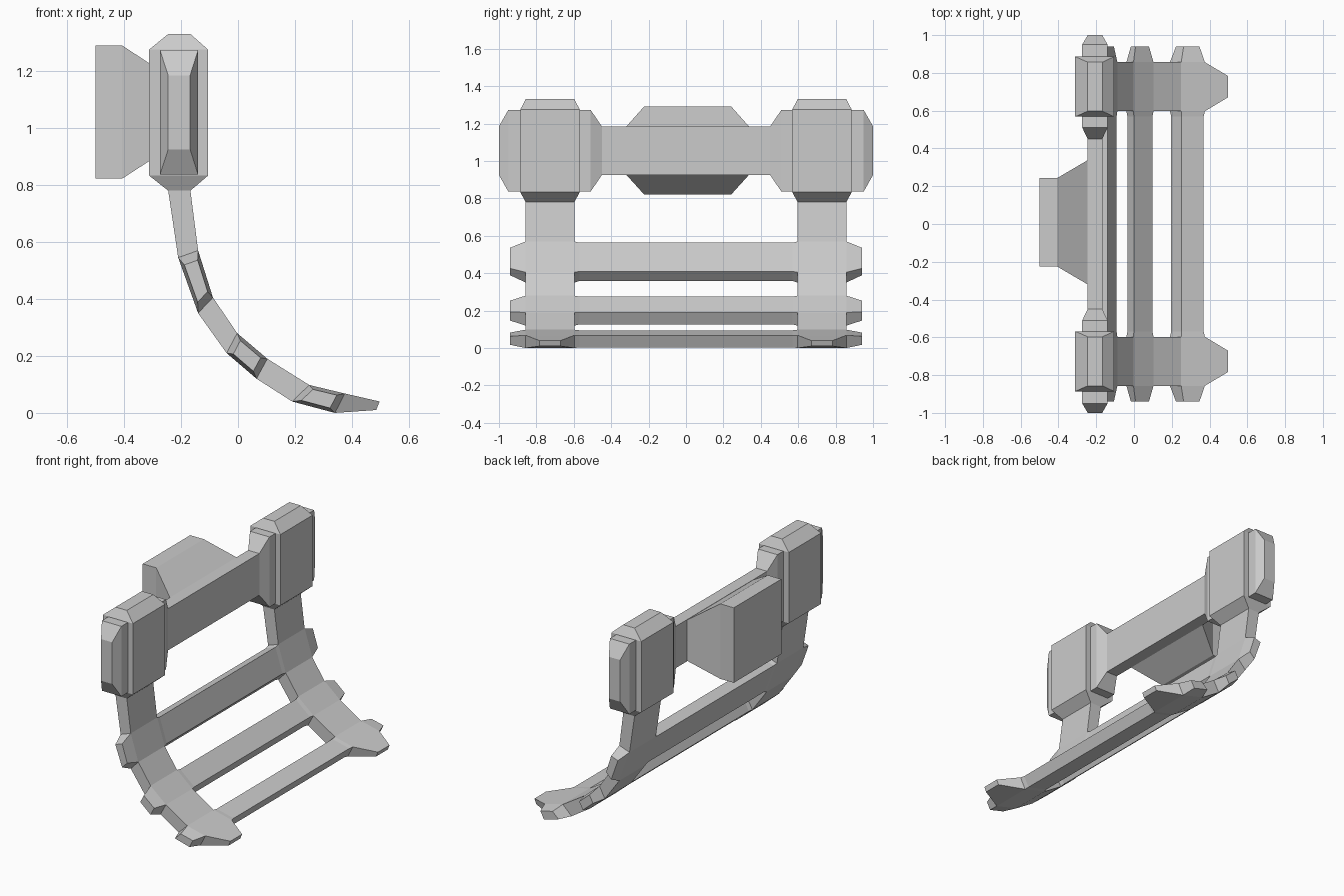
import bpy, bmesh
from mathutils import Vector

if "Cube" in bpy.data.objects:
    bpy.data.objects.remove(bpy.data.objects["Cube"])


def add_loft(bm, rings):
    """Skin a list of four-point rings and cap both ends."""
    vs = [[bm.verts.new(p) for p in r] for r in rings]
    bands = []
    for a, b in zip(vs, vs[1:]):
        bands.append([bm.faces.new((a[i], a[(i + 1) % 4], b[(i + 1) % 4], b[i]))
                      for i in range(4)])
    bm.faces.new(vs[0])
    bm.faces.new(vs[-1])
    return bands


def finish(name, bm, mirror=False):
    bmesh.ops.recalc_face_normals(bm, faces=bm.faces)
    me = bpy.data.meshes.new(name)
    bm.to_mesh(me)
    bm.free()
    ob = bpy.data.objects.new(name, me)
    bpy.context.collection.objects.link(ob)
    if mirror:
        m = ob.modifiers.new("mirror", 'MIRROR')
        m.use_axis = (False, True, False)
        m.use_clip = True
    return ob


def rect(axis, at, a0, a1, b0, b1):
    """Rectangle ring across the given axis (0 = x, 1 = y, 2 = z)."""
    ring = []
    for a, b in ((a0, b0), (a1, b0), (a1, b1), (a0, b1)):
        p = [a, b]
        p.insert(axis, at)
        ring.append(p)
    return ring


def extrude_side(bm, face, y, scale):
    """Extrude a leg side face to a y position, scaled about its centre."""
    new = bmesh.ops.extrude_discrete_faces(bm, faces=[face])["faces"][0]
    c = new.calc_center_median()
    for v in new.verts:
        v.co = c + (v.co - c) * scale
        v.co.y = y
    return new


# Curved legs with the rungs grown out of their sides
outer = [(-.245, .78), (-.21, .545), (-.14, .35), (-.04, .21),
         (.065, .12), (.19, .04), (.34, 0), (.485, .01)]
inner = [(-.167, .78), (-.14, .57), (-.088, .405), (-.003, .28),
         (.103, .19), (.25, .098), (.375, .068), (.497, .04)]
Y0, Y1 = .597, .857
rings = []
for i, ((ox, oz), (ix, iz)) in enumerate(zip(outer, inner)):
    y0, y1 = (.67, .784) if i == len(outer) - 1 else (Y0, Y1)
    rings.append([(ox, y0, oz), (ox, y1, oz), (ix, y1, iz), (ix, y0, iz)])
bm = bmesh.new()
bands = add_loft(bm, rings)
bmesh.ops.recalc_face_normals(bm, faces=bm.faces)
for k in (1, 3, 5):
    extrude_side(bm, bands[k][1], .94, .67)
    neck = extrude_side(bm, bands[k][3], .57, .93)
    middle = extrude_side(bm, neck, 0, 1)
    bm.faces.remove(middle)
finish("legs_and_rungs", bm, True)

# Chamfered end blocks
bm = bmesh.new()
add_loft(bm, [rect(2, .78, -.245, -.167, Y0, Y1),
              rect(2, .833, -.312, -.105, .568, .886),
              rect(2, 1.275, -.312, -.105, .568, .886),
              rect(2, 1.33, -.245, -.167, Y0, Y1)])
finish("end_blocks", bm, True)

# Top beam, thickened where it passes through the blocks
bm = bmesh.new()
slim = (-.245, -.168, .925, 1.185)
wide = (-.274, -.14, .836, 1.273)
half = [(.45, slim), (.51, wide), (.95, wide), (1, slim)]
add_loft(bm, [rect(1, -y, *s) for y, s in reversed(half)] +
         [rect(1, y, *s) for y, s in half])
finish("top_beam", bm)

# Rear mounting block
bm = bmesh.new()
add_loft(bm, [rect(0, -.5, -.225, .243, .822, 1.29),
              rect(0, -.407, -.225, .243, .822, 1.29),
              rect(0, -.245, -.32, .338, .927, 1.183)])
finish("rear_mount", bm)
